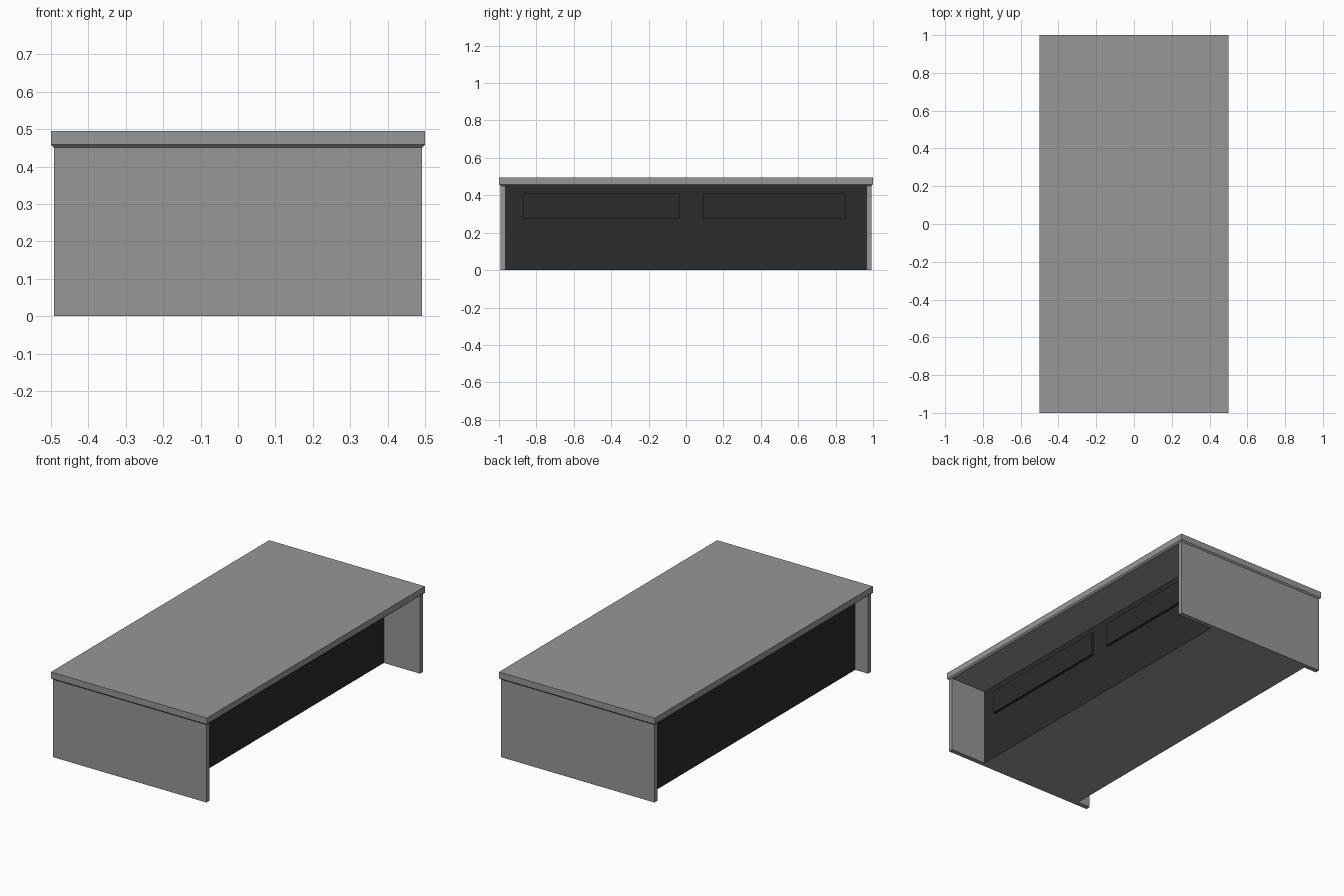
import bpy, bmesh

if "Cube" in bpy.data.objects:
    bpy.data.objects.remove(bpy.data.objects["Cube"])


def material(name, value):
    m = bpy.data.materials.new(name)
    m.diffuse_color = (value, value, value, 1)
    m.use_nodes = True
    m.node_tree.nodes["Principled BSDF"].inputs["Base Color"].default_value = m.diffuse_color
    return m


dark = material("dark_board", 0.025)
grey = material("grey_board", 0.31)


def box(name, lo, hi, mats=(grey,)):
    """Axis-aligned box between two corners."""
    bm = bmesh.new()
    bmesh.ops.create_cube(bm, size=1)
    for v in bm.verts:
        v.co = [(a + b) / 2 + c * (b - a) for a, b, c in zip(lo, hi, v.co)]
    bm.normal_update()
    me = bpy.data.meshes.new(name)
    bm.to_mesh(me)
    bm.free()
    for m in mats:
        me.materials.append(m)
    ob = bpy.data.objects.new(name, me)
    bpy.context.collection.objects.link(ob)
    return ob


# Table top with its lower rim sloping inwards
top = box("table_top", (-0.5, -1, 0.459), (0.5, 1, 0.495))
bm = bmesh.new()
bm.from_mesh(top.data)
under = min(bm.faces, key=lambda f: f.calc_center_median().z)
rim = bmesh.ops.extrude_discrete_faces(bm, faces=[under])
for v in rim["faces"][0].verts:
    v.co = (v.co.x * 0.984, v.co.y * 0.992, 0.451)
bm.to_mesh(top.data)
bm.free()

# End panels
for name, s in (("front_end_panel", -1), ("back_end_panel", 1)):
    y0, y1 = sorted((s * 0.965, s * 0.992))
    box(name, (-0.492, y0, 0), (0.492, y1, 0.451))

# Closed cabinet between the panels, with a lighter base
cabinet = box("cabinet", (-0.41, -0.965, 0), (0.26, 0.965, 0.451), (dark, grey))
for p in cabinet.data.polygons:
    if p.normal.z < -0.5:
        p.material_index = 1

# Raised drawer fronts
for name, y0, y1 in (("left_drawer", -0.87, -0.035), ("right_drawer", 0.09, 0.852)):
    box(name, (0.25, y0, 0.272), (0.275, y1, 0.41), (dark,))
